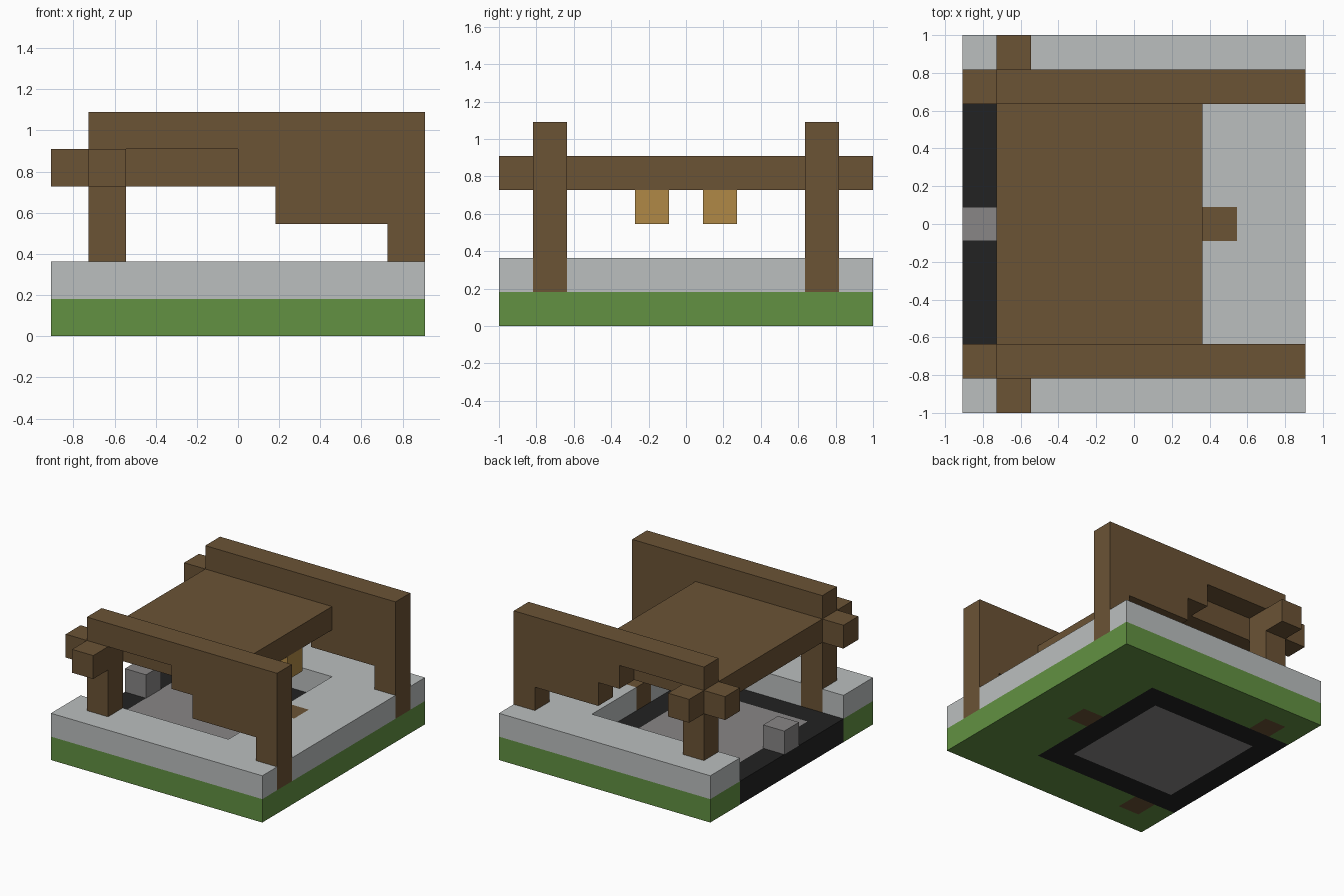
import bpy, bmesh
from mathutils import Vector

U = 2 / 11  # one block

if "Cube" in bpy.data.objects:
    bpy.data.objects.remove(bpy.data.objects["Cube"], do_unlink=True)


def material(name, rgb):
    mat = bpy.data.materials.new(name)
    linear = [((c / 255 + 0.055) / 1.055) ** 2.4 for c in rgb] + [1.0]
    mat.use_nodes = True
    mat.diffuse_color = linear
    for node in mat.node_tree.nodes:
        if node.type == "BSDF_PRINCIPLED":
            node.inputs["Base Color"].default_value = linear
            node.inputs["Roughness"].default_value = 0.9
    return mat


WOOD = material("brown wood", (107, 83, 53))
PALE = material("pale stone", (187, 191, 191))
GRASS = material("grass green", (98, 145, 66))
BLACK = material("black stone", (34, 34, 34))
GREY = material("mid grey stone", (136, 134, 134))
LAMP = material("amber lamp", (176, 137, 70))


def prism(name, points, start, end, mat, axis="Z"):
    """Extrude a block-unit outline from start to end along Z or Y."""
    def place(a, b, d):
        return Vector((a, b, d) if axis == "Z" else (a, d, b)) * U
    bm = bmesh.new()
    face = bm.faces.new([bm.verts.new(place(a, b, start)) for a, b in points])
    ext = bmesh.ops.extrude_face_region(bm, geom=[face])
    verts = [v for v in ext["geom"] if isinstance(v, bmesh.types.BMVert)]
    bmesh.ops.translate(bm, verts=verts, vec=place(0, 0, end - start))
    if len(bm.faces) < len(points) + 2:
        bm.faces.new([v for v in bm.verts if v not in verts])
    bmesh.ops.recalc_face_normals(bm, faces=bm.faces)
    mesh = bpy.data.meshes.new(name)
    bm.to_mesh(mesh)
    bm.free()
    mesh.materials.append(mat)
    obj = bpy.data.objects.new(name, mesh)
    bpy.context.collection.objects.link(obj)
    return obj


def box(name, x, y, z, mat):
    outline = [(x[0], y[0]), (x[1], y[0]), (x[1], y[1]), (x[0], y[1])]
    return prism(name, outline, z[0], z[1], mat)


def mirrored(half):
    return half + [(x, -y) for x, y in reversed(half)]


# Ground layers, open around the pit and notched for the posts
corner = [(-5, 5.5), (5, 5.5)]
post_notch = [(5, 4.5), (4, 4.5), (4, 3.5), (5, 3.5)]
# inner edge runs from the left opening to the small inlaid post
inner = [(3, .5), (2, .5), (2, 3.5), (-3, 3.5), (-3, 4.5),
         (-4, 4.5), (-4, 3.5), (-5, 3.5)]


def ground(name, outer, z0, z1, mat):
    top = list(reversed(inner)) + []
    half_outer = list(outer)
    mirror_outer = [(x, -y) for x, y in reversed(outer)]
    mirror_inner = [(x, -y) for x, y in inner]
    # outer rim front to back, then inner edge back again
    return prism(name, half_outer + mirror_outer + list(reversed(mirror_inner))
                 + inner, z0, z1, mat)


ground("grass_base", corner, 0, 1, GRASS)
ground("stone_paving", corner + post_notch, 1, 2, PALE)
box("inlaid_post", (2, 3), (-.5, .5), (0, 2), WOOD)

# Pit floor
box("pit_floor", (-4, 1), (-2.5, 2.5), (0, 1), GREY)
box("pit_rim_entry", (-5, -4), (-3.5, 3.5), (0, 1), BLACK)
box("pit_rim_far", (1, 2), (-3.5, 3.5), (0, 1), BLACK)
box("entry_stone", (-5, -4), (-.5, .5), (1, 2), GREY)

# Roof and cross beam
box("roof", (-3, 2), (-3.5, 3.5), (4, 5), WOOD)
box("cross_beam", (-4, -3), (-5.5, 5.5), (4, 5), WOOD)

# Parts repeated on the front and back
wall = [(-4, 6), (5, 6), (5, 1), (4, 1), (4, 3), (1, 3), (1, 4), (0, 4),
        (0, 5), (-4, 5)]
for side, s in (("front", -1), ("back", 1)):
    def span(a, b):
        return sorted((a * s, b * s))
    y = span(3.5, 4.5)
    prism(side + "_wall", wall, y[0], y[1], WOOD, "Y")
    box(side + "_post", (-4, -3), y, (0, 4), WOOD)
    box(side + "_beam_end", (-5, -4), y, (4, 5), WOOD)
    box(side + "_pit_rim", (-4, 1), span(2.5, 3.5), (0, 1), BLACK)
    box(side + "_lamp", (1, 2), span(.5, 1.5), (3, 4), LAMP)
